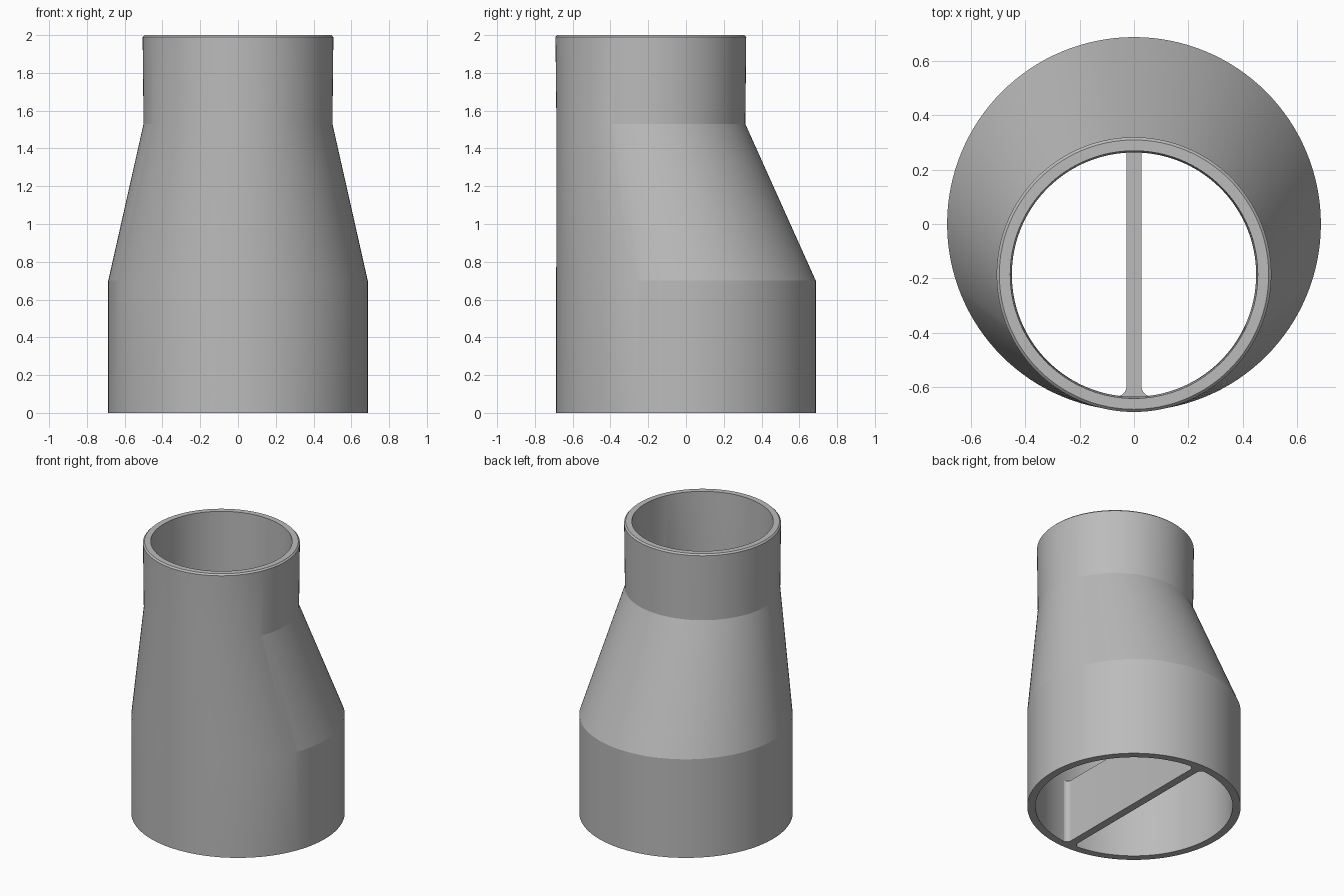
import bpy, bmesh, math

cube = bpy.data.objects.get("Cube")
if cube:
    bpy.data.objects.remove(cube, do_unlink=True)

grey = bpy.data.materials.new("plain grey")
grey.use_nodes = True
grey.diffuse_color = (0.5, 0.5, 0.5, 1)
grey.node_tree.nodes["Principled BSDF"].inputs["Base Color"].default_value = (0.5, 0.5, 0.5, 1)


def finish(name, bm, smooth_angle):
    """Turn a bmesh into a shaded, coloured object."""
    bmesh.ops.recalc_face_normals(bm, faces=bm.faces)
    mesh = bpy.data.meshes.new(name)
    bm.to_mesh(mesh)
    bm.free()
    mesh.materials.append(grey)
    obj = bpy.data.objects.new(name, mesh)
    bpy.context.collection.objects.link(obj)
    bpy.ops.object.select_all(action='DESELECT')
    obj.select_set(True)
    bpy.context.view_layer.objects.active = obj
    bpy.ops.object.shade_smooth_by_angle(angle=math.radians(smooth_angle))
    return obj


# Pipe shell: one closed loft up the outside and down the inside
SEGMENTS = 128
SHIFT = -0.186          # the narrow end is offset so the front stays straight
BASE_R, BORE_R = 0.687, 0.635
sections = [            # height, radius, centre y
    (0.0, BASE_R, 0), (0.70, BASE_R, 0),
    (1.53, 0.50, SHIFT), (1.99, 0.505, SHIFT), (2.0, 0.495, SHIFT),
    (2.0, 0.455, SHIFT), (1.53, 0.449, SHIFT),
    (0.70, BORE_R, 0), (0.0, BORE_R, 0),
]
bm = bmesh.new()
rings = []
for z, r, cy in sections:
    angles = [math.tau * i / SEGMENTS for i in range(SEGMENTS)]
    rings.append([bm.verts.new((r * math.cos(a), cy + r * math.sin(a), z)) for a in angles])
for k, ring in enumerate(rings):
    above = rings[(k + 1) % len(rings)]
    for i in range(SEGMENTS):
        j = (i + 1) % SEGMENTS
        bm.faces.new((ring[i], ring[j], above[j], above[i]))
finish("pipe_shell", bm, 8)

# Dividing wall: flat web with filleted ends that sink into the bore
HALF, FILLET, WALL_TOP, STEPS = 0.0275, 0.036, 0.45, 8
end_y = BORE_R - 0.002
corner = []
for i in range(STEPS + 1):
    a = math.pi / 2 * i / STEPS
    corner.append((HALF + FILLET * (1 - math.cos(a)), end_y - FILLET * (1 - math.sin(a))))
corner.append((HALF + FILLET, end_y + 0.012))
right_side = [(x, -y) for x, y in reversed(corner)] + corner
outline = right_side + [(-x, y) for x, y in reversed(right_side)]
bm = bmesh.new()
face = bm.faces.new([bm.verts.new((x, y, 0)) for x, y in outline])
extruded = bmesh.ops.extrude_face_region(bm, geom=[face])["geom"]
top_verts = [v for v in extruded if isinstance(v, bmesh.types.BMVert)]
bmesh.ops.translate(bm, verts=top_verts, vec=(0, 0, WALL_TOP))
finish("dividing_wall", bm, 20)
